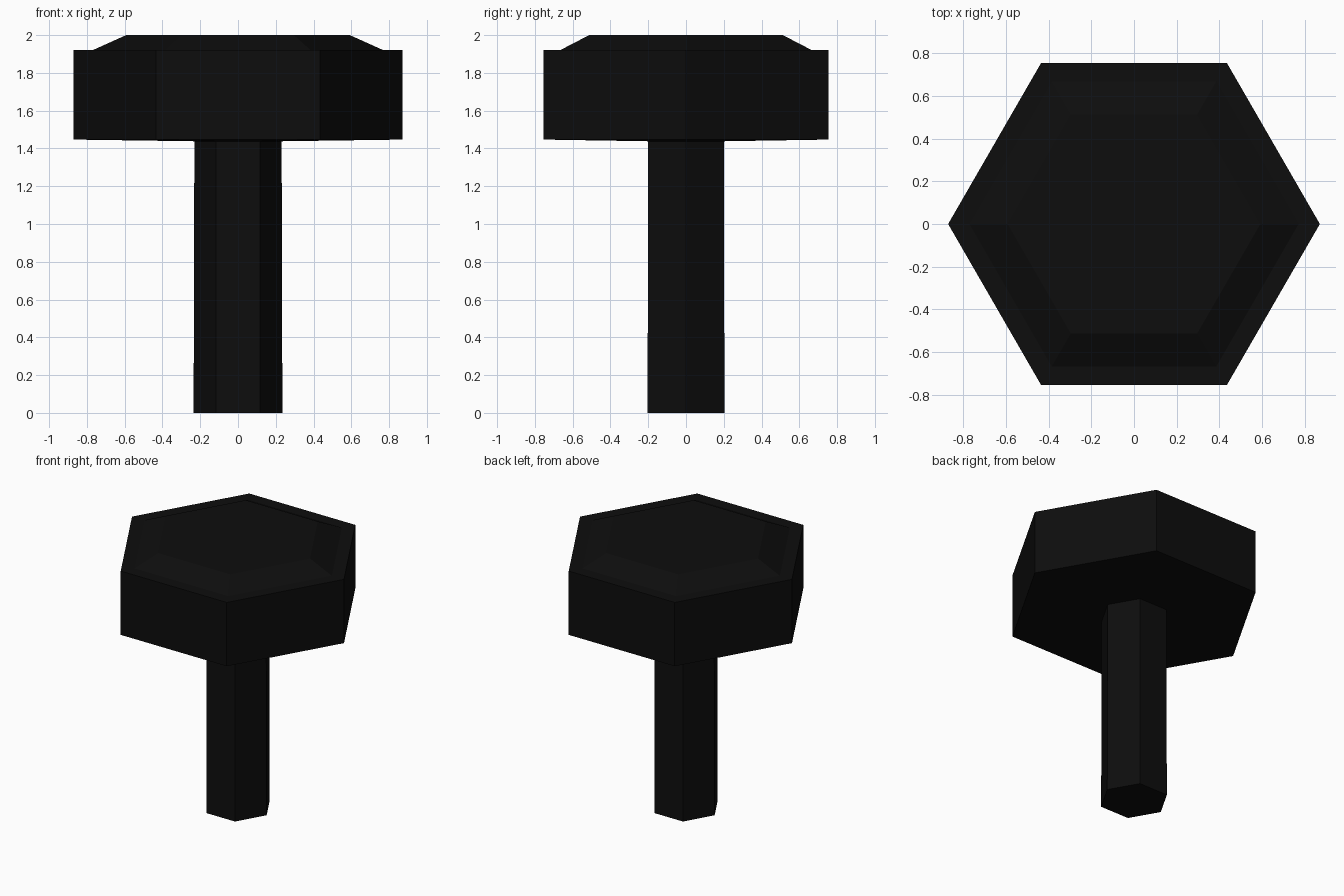
import bpy, bmesh
from math import cos, sin, pi

if "Cube" in bpy.data.objects:
    bpy.data.objects.remove(bpy.data.objects["Cube"])

SIDES = 6

# Profile of the bolt from shank tip to head top: (corner radius, height)
profile = [
    (0.235, 0.0),    # shank tip
    (0.231, 1.438),  # shank meets head
    (0.87, 1.447),   # underside of head
    (0.87, 1.92),    # side of head
    (0.77, 1.92),    # flat rim
    (0.592, 2.0),    # bevelled top
]

# Hexagonal rings joined into one closed skin
bm = bmesh.new()
rings = [[bm.verts.new((r * cos(2 * pi * i / SIDES), r * sin(2 * pi * i / SIDES), z))
          for i in range(SIDES)] for r, z in profile]
for low, high in zip(rings, rings[1:]):
    for i in range(SIDES):
        j = (i + 1) % SIDES
        bm.faces.new((low[i], low[j], high[j], high[i]))

# End caps, each split into two quads along the x axis
for ring in (rings[0], rings[-1]):
    bm.faces.new(ring[0:4])
    bm.faces.new((ring[3], ring[4], ring[5], ring[0]))
bmesh.ops.recalc_face_normals(bm, faces=bm.faces)

mesh = bpy.data.meshes.new("hex_bolt")
bm.to_mesh(mesh)
bm.free()
bolt = bpy.data.objects.new("hex_bolt", mesh)
bpy.context.collection.objects.link(bolt)

# Near-black finish
black = bpy.data.materials.new("black_metal")
black.diffuse_color = (0.004, 0.004, 0.004, 1.0)
black.use_nodes = True
black.node_tree.nodes["Principled BSDF"].inputs["Base Color"].default_value = black.diffuse_color
mesh.materials.append(black)
